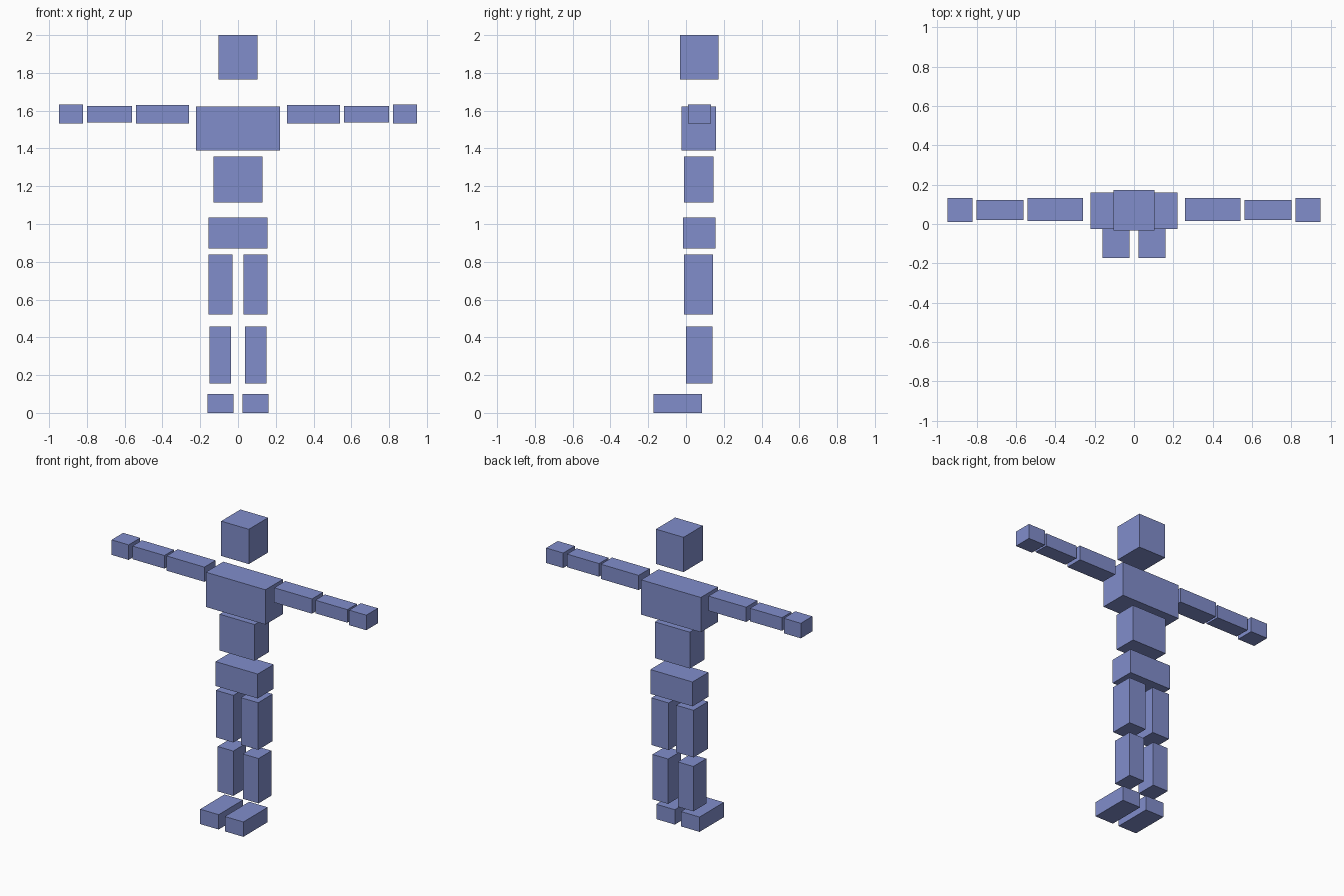
import bpy

if "Cube" in bpy.data.objects:
    bpy.data.objects.remove(bpy.data.objects["Cube"])

# Single body colour
blue = bpy.data.materials.new("periwinkle_blue")
blue.diffuse_color = (0.22, 0.27, 0.60, 1)
blue.use_nodes = True
blue.node_tree.nodes["Principled BSDF"].inputs["Base Color"].default_value = blue.diffuse_color


def block(name, x, y, z):
    """Axis-aligned box from (min, max) pairs."""
    lo, hi = zip(x, y, z)
    bpy.ops.mesh.primitive_cube_add(size=1, location=[(a + b) / 2 for a, b in zip(lo, hi)])
    ob = bpy.context.object
    ob.name = name
    ob.scale = [b - a for a, b in zip(lo, hi)]
    bpy.ops.object.transform_apply(location=False, rotation=False, scale=True)
    ob.data.materials.append(blue)


# Centre blocks: half width, depth range, height range
for name, w, y, z in [
    ("head", 0.103, (-0.032, 0.173), (1.766, 2.0)),
    ("chest", 0.222, (-0.025, 0.16), (1.388, 1.622)),
    ("belly", 0.13, (-0.01, 0.145), (1.114, 1.358)),
    ("pelvis", 0.157, (-0.015, 0.155), (0.87, 1.034)),
]:
    block(name, (-w, w), y, z)

# Limb blocks, mirrored left and right
for name, x, y, z in [
    ("upper_arm", (0.26, 0.541), (0.014, 0.132), (1.532, 1.631)),
    ("forearm", (0.562, 0.80), (0.02, 0.122), (1.538, 1.626)),
    ("hand", (0.821, 0.948), (0.01, 0.133), (1.531, 1.632)),
    ("thigh", (0.028, 0.157), (-0.01, 0.144), (0.522, 0.839)),
    ("shin", (0.036, 0.152), (0.001, 0.139), (0.156, 0.458)),
    ("foot", (0.023, 0.161), (-0.173, 0.086), (0.0, 0.1)),
]:
    block(name + "_left", x, y, z)
    block(name + "_right", (-x[1], -x[0]), y, z)
